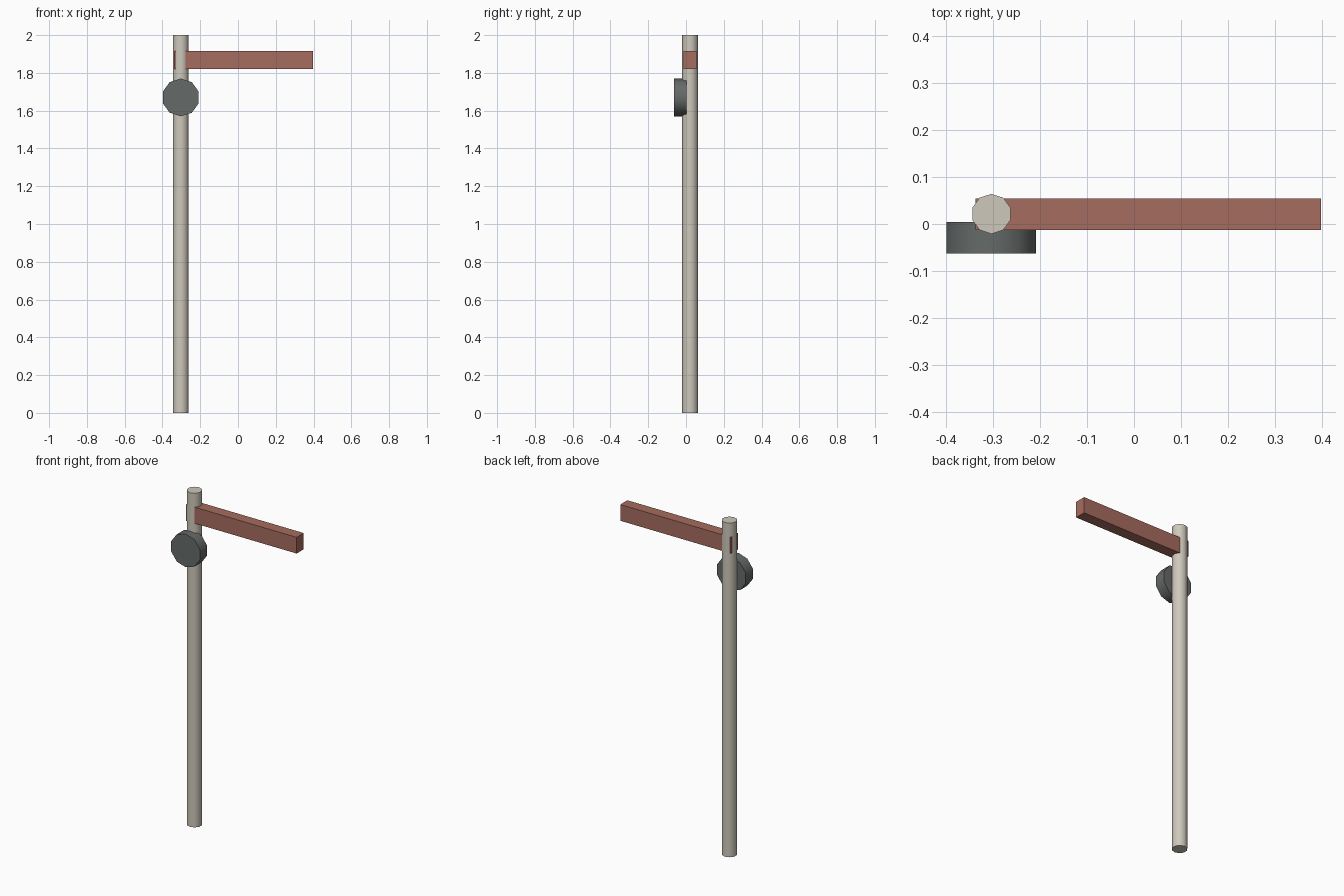
import bpy
from math import pi, radians

if "Cube" in bpy.data.objects:
    bpy.data.objects.remove(bpy.data.objects["Cube"])


def finish(name, color):
    ob = bpy.context.object
    ob.name = name
    mat = bpy.data.materials.new(name + "_paint")
    mat.diffuse_color = (*color, 1)
    mat.use_nodes = True
    mat.node_tree.nodes["Principled BSDF"].inputs["Base Color"].default_value = mat.diffuse_color
    ob.data.materials.append(mat)
    return ob


def cylinder(name, radius, depth, location, rotation, color):
    bpy.ops.mesh.primitive_cylinder_add(vertices=10, radius=radius, depth=depth,
                                        location=location, rotation=rotation)
    finish(name, color)
    # round the sides, keep the cap rims crisp
    bpy.ops.object.shade_smooth_by_angle(angle=radians(50))


def box(name, low, high, color):
    bpy.ops.mesh.primitive_cube_add(size=1)
    ob = finish(name, color)
    ob.location = [(a + b) / 2 for a, b in zip(low, high)]
    ob.scale = [b - a for a, b in zip(low, high)]


# Tall ten-sided pole
cylinder("pole", 0.0425, 2.0, (-0.303, 0.0215, 1.0), (0, 0, 0), (0.62, 0.58, 0.50))

# Signal lamp disc, facing the front, partly sunk into the pole
cylinder("lamp_disc", 0.1, 0.067, (-0.303, -0.0297, 1.67), (pi / 2, 0, 0), (0.13, 0.145, 0.14))

# Red arm passing through the pole
box("signal_arm", (-0.337, -0.0125, 1.82), (0.397, 0.0545, 1.917), (0.38, 0.15, 0.115))
